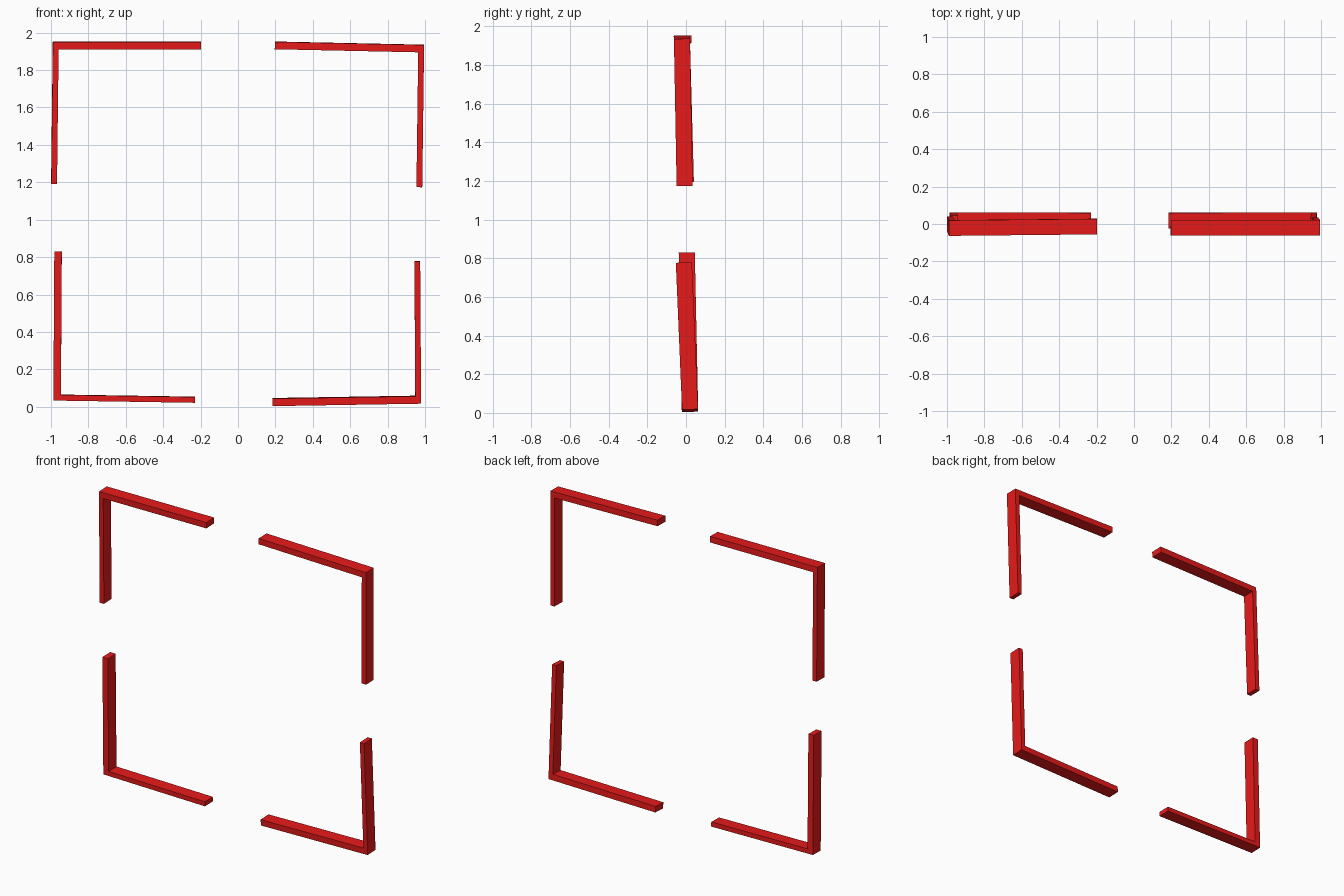
import bpy, bmesh
from mathutils import Vector

if "Cube" in bpy.data.objects:
    bpy.data.objects.remove(bpy.data.objects["Cube"])

red = bpy.data.materials.new("red")
red.diffuse_color = (0.8, 0.01, 0.01, 1)
red.use_nodes = True
red.node_tree.nodes["Principled BSDF"].inputs["Base Color"].default_value = red.diffuse_color

DEPTH = 0.083   # bar width, front to back
THICK = 0.040   # long arm thickness
THIN = 0.031    # short arm thickness


def bracket(name, corner, h_tip, v_tip, h_thick, v_thick):
    """L-shaped bracket from its outer corner and the outer ends of both arms."""
    c, h, v = Vector(corner), Vector(h_tip), Vector(v_tip)
    across, along = (h - c).normalized(), (v - c).normalized()
    normal = across.cross(along).normalized() * (DEPTH / 2)
    down, side = along * h_thick, across * v_thick
    outline = [c, h, h + down, c + down + side, v + side, v]

    bm = bmesh.new()
    face = bm.faces.new([bm.verts.new(p - normal) for p in outline])
    ext = bmesh.ops.extrude_face_region(bm, geom=[face], use_keep_orig=True)
    moved = [e for e in ext["geom"] if isinstance(e, bmesh.types.BMVert)]
    bmesh.ops.translate(bm, verts=moved, vec=normal * 2)
    bmesh.ops.recalc_face_normals(bm, faces=bm.faces)
    mesh = bpy.data.meshes.new(name)
    bm.to_mesh(mesh)
    bm.free()
    mesh.materials.append(red)
    obj = bpy.data.objects.new(name, mesh)
    bpy.context.collection.objects.link(obj)


# Four slightly tilted corners; the lower left one is turned, so its long arm is upright
bracket("top_left_bracket", (-0.99, -0.022, 1.951), (-0.197, -0.014, 1.951),
        (-0.999, -0.001, 1.193), THICK, THIN)
bracket("top_right_bracket", (0.995, -0.021, 1.935), (0.197, -0.020, 1.952),
        (0.985, -0.007, 1.174), THICK, THIN)
bracket("bottom_left_bracket", (-0.987, 0.021, 0.034), (-0.23, 0.019, 0.022),
        (-0.982, 0.004, 0.830), THIN, THICK)
bracket("bottom_right_bracket", (0.979, 0.021, 0.018), (0.185, 0.020, 0.005),
        (0.974, -0.011, 0.778), THICK, THIN)
